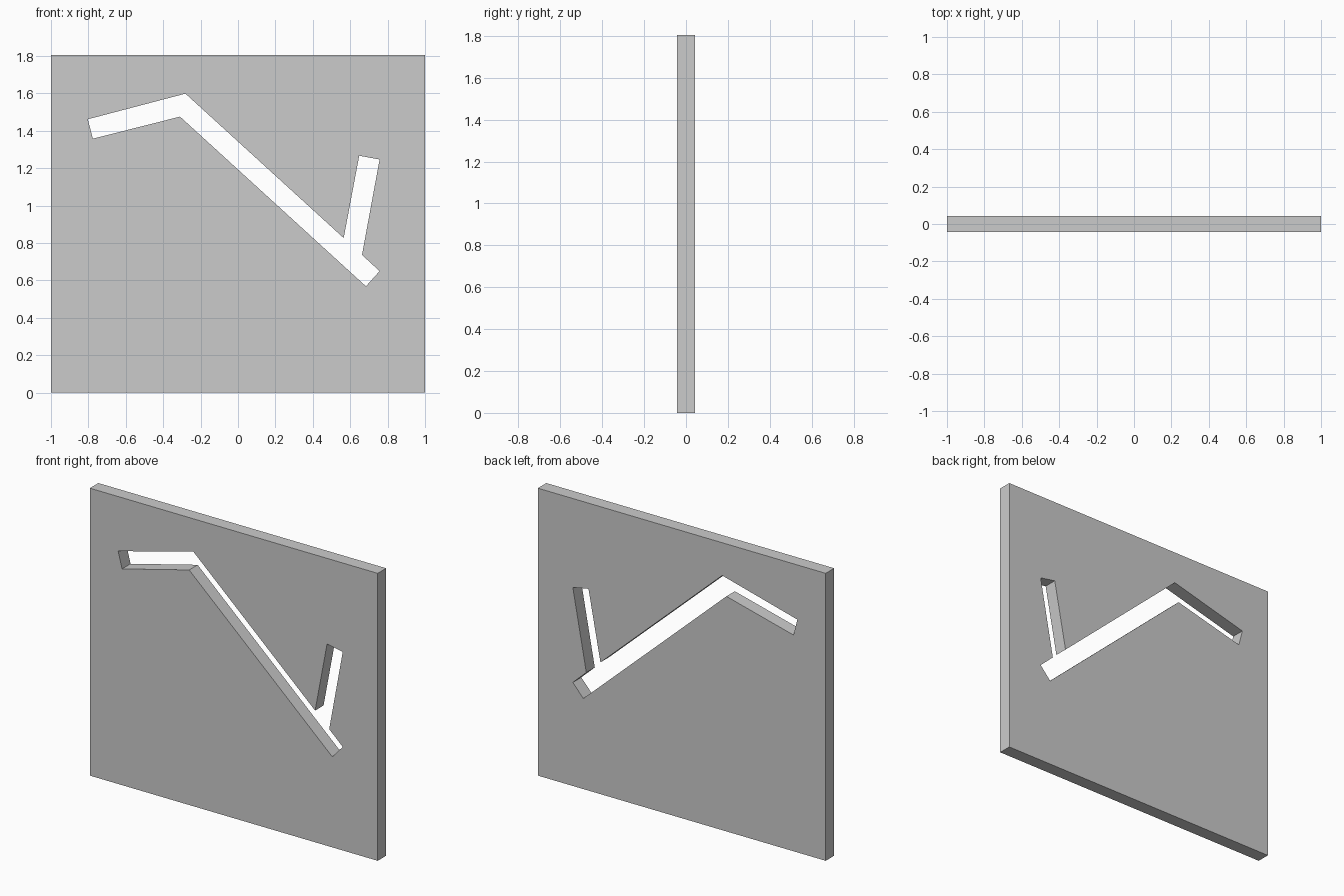
import bpy, bmesh, math

if "Cube" in bpy.data.objects:
    bpy.data.objects.remove(bpy.data.objects["Cube"])

W, H, T = 1.0, 1.805, 0.042   # half width, height, half thickness

panel_outline = [(-W, 0), (W, 0), (W, H), (-W, H)]
# Bent slot with a short branch, cut right through the panel
slot_outline = [(-0.803, 1.462), (-0.281, 1.599), (0.565, 0.827), (0.648, 1.267),
                (0.757, 1.247), (0.663, 0.737), (0.757, 0.650), (0.684, 0.569),
                (-0.310, 1.476), (-0.776, 1.358)]

# Panel profile with the slot as an inner loop, extruded both ways
curve = bpy.data.curves.new("slotted_panel", 'CURVE')
curve.dimensions = '2D'
curve.fill_mode = 'BOTH'
curve.extrude = T
for outline in (panel_outline, slot_outline):
    spline = curve.splines.new('POLY')
    spline.points.add(len(outline) - 1)
    for point, (x, z) in zip(spline.points, outline):
        point.co = (x, z, 0, 1)
    spline.use_cyclic_u = True
    spline.use_smooth = False

panel = bpy.data.objects.new("slotted_panel", curve)
bpy.context.collection.objects.link(panel)
panel.rotation_euler.x = math.radians(90)   # stand it upright
panel.select_set(True)
bpy.context.view_layer.objects.active = panel
bpy.ops.object.convert(target='MESH')
bpy.ops.object.transform_apply(location=False, rotation=True, scale=False)

# Weld caps to walls and keep flat shading
bm = bmesh.new()
bm.from_mesh(panel.data)
bmesh.ops.remove_doubles(bm, verts=bm.verts, dist=0.0005)
bmesh.ops.recalc_face_normals(bm, faces=bm.faces)
for face in bm.faces:
    face.smooth = False
bm.to_mesh(panel.data)
bm.free()
